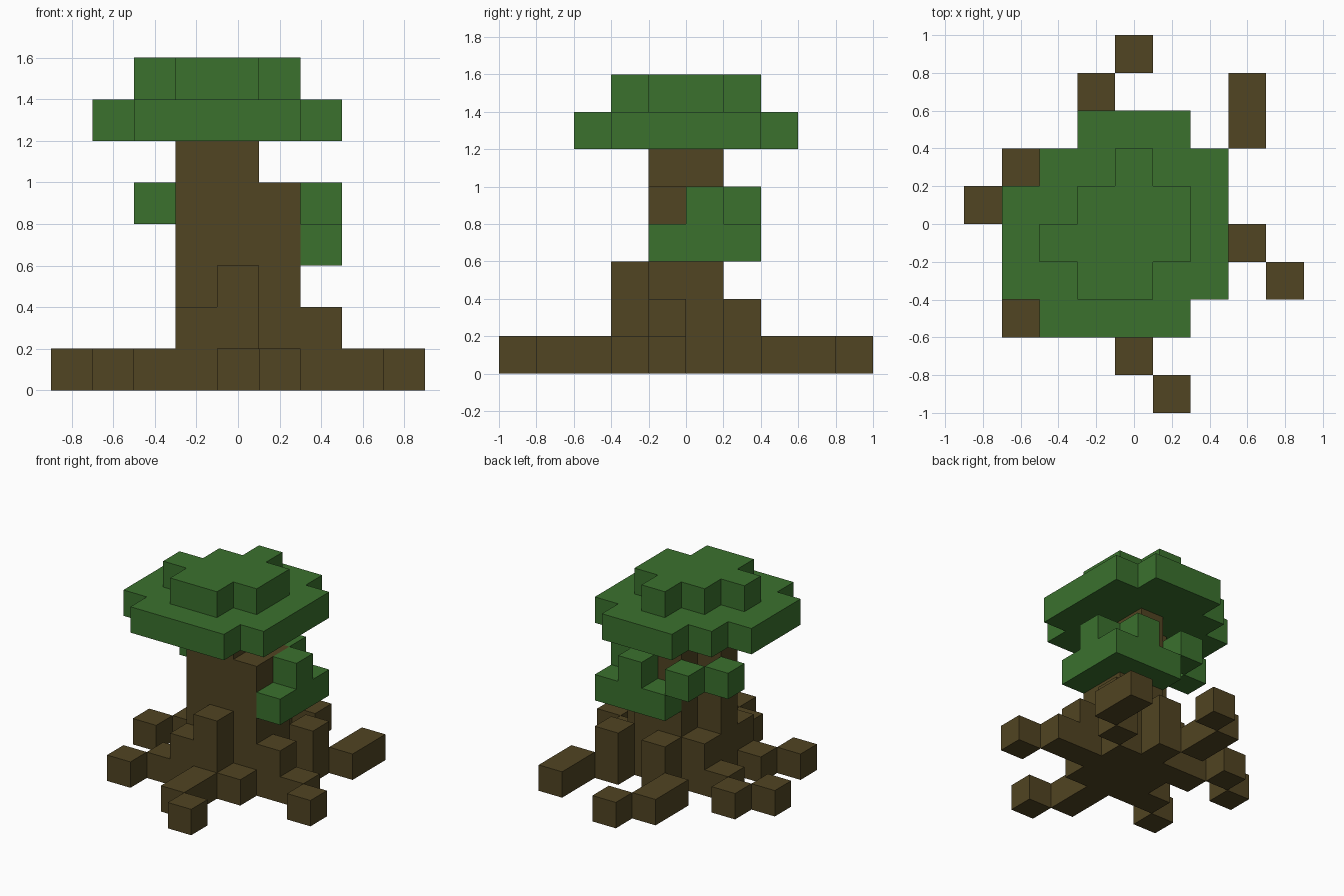
import bpy
import bmesh
from mathutils import Vector

old = bpy.data.objects.get("Cube")
if old:
    bpy.data.objects.remove(old, do_unlink=True)

SIZE = 0.2  # edge of one block

# Floor plans from the ground up: (back row index, rows from back to front).
# r = root, t = trunk, l = low leaves, c = crown
PLANS = [
    (4, ["....r....",
         "...r...r.",
         "...r...r.",
         ".r..r.r..",
         "r.rrrr...",
         "...rrrrr.",
         "..rrrr..r",
         ".r..r....",
         "....r....",
         ".....r..."]),
    (1, ["....r.r..",
         "...rtt...",
         "...tttr..",
         "...rr...."]),
    (0, ["....tt...",
         "...ttt...",
         "....r...."]),
    (1, ["....lll..",
         "....ttl..",
         "...tttl.."]),
    (1, ["...l.l...",
         "..l.ttl..",
         "...ttt..."]),
    (0, ["....t....",
         "...tt...."]),
    (2, ["...ccc...",
         "..ccccc..",
         ".cccccc..",
         ".cccccc..",
         ".cccccc..",
         "..cccc..."]),
    (1, ["....c....",
         "...ccc...",
         "..cccc...",
         "...cc...."]),
]


def make_material(name, color):
    mat = bpy.data.materials.new(name)
    mat.use_nodes = True
    mat.diffuse_color = color
    mat.node_tree.nodes["Principled BSDF"].inputs["Base Color"].default_value = color
    return mat


bark = make_material("bark_brown", (0.082, 0.058, 0.016, 1))
leaf = make_material("leaf_green", (0.043, 0.165, 0.027, 1))

# Read the plans into blocks
blocks = {}
for k, (back, rows) in enumerate(PLANS):
    for r, row in enumerate(rows):
        for c, kind in enumerate(row):
            if kind != ".":
                blocks[(c - 4, back - r, k)] = kind


def build_part(name, kind, mat):
    """Join all blocks of one kind, keeping only the outer faces."""
    bm = bmesh.new()
    for cell, found in blocks.items():
        if found != kind:
            continue
        center = Vector(cell) + Vector((0, 0.5, 0.5))
        for axis in range(3):
            for side in (-1, 1):
                n = Vector((0, 0, 0))
                n[axis] = side
                if tuple(int(a + b) for a, b in zip(cell, n)) in blocks:
                    continue
                u = Vector((0, 0, 0))
                u[(axis + 1) % 3] = 0.5
                v = n.cross(u)
                mid = center + n / 2
                corners = (mid - u - v, mid + u - v, mid + u + v, mid - u + v)
                bm.faces.new([bm.verts.new(p * SIZE) for p in corners])
    bmesh.ops.remove_doubles(bm, verts=bm.verts, dist=0.001)
    mesh = bpy.data.meshes.new(name)
    bm.to_mesh(mesh)
    bm.free()
    mesh.materials.append(mat)
    obj = bpy.data.objects.new(name, mesh)
    bpy.context.collection.objects.link(obj)


build_part("roots", "r", bark)
build_part("trunk", "t", bark)
build_part("low_leaves", "l", leaf)
build_part("crown", "c", leaf)
